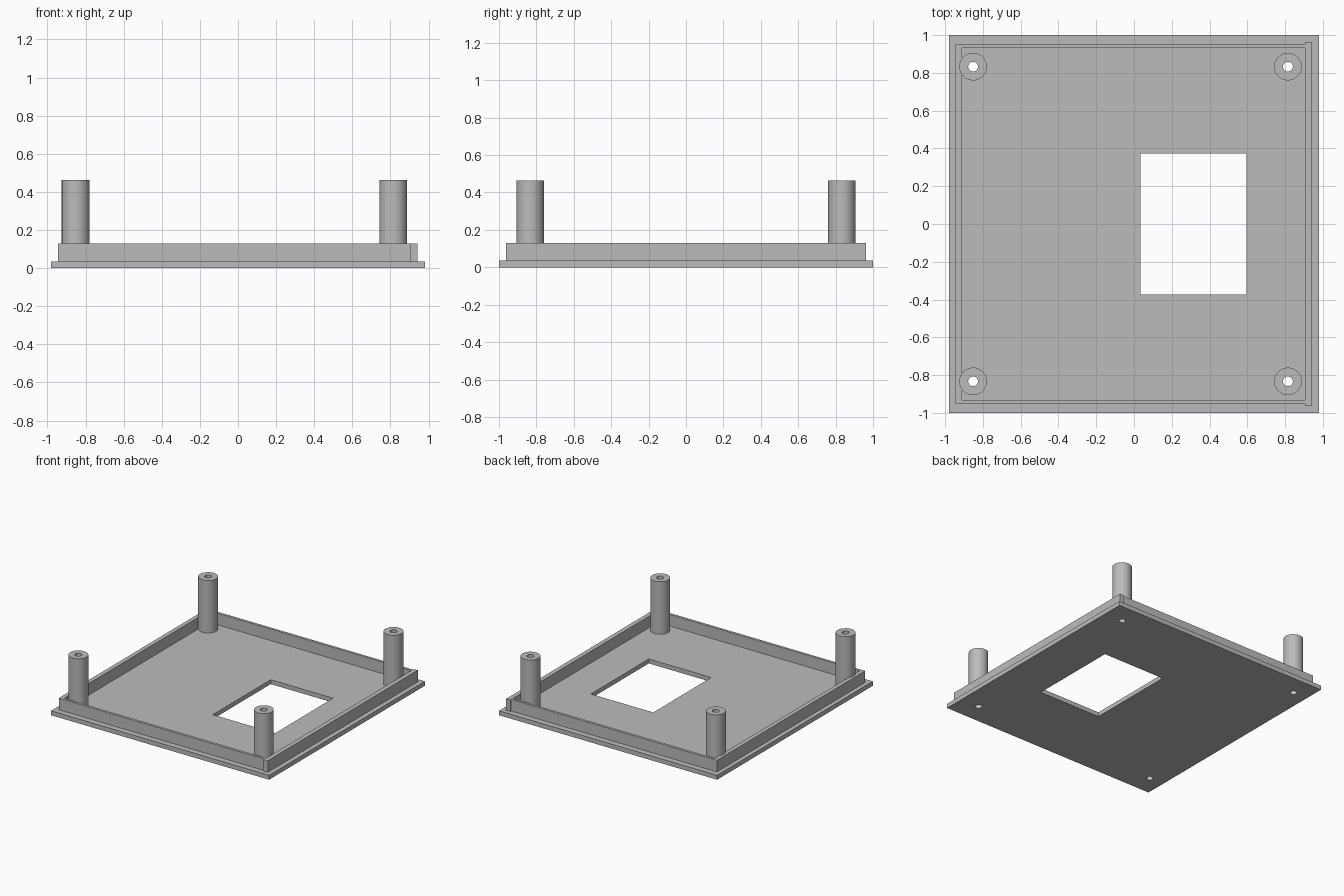
import bpy, bmesh
from math import cos, sin, tau

if "Cube" in bpy.data.objects:
    bpy.data.objects.remove(bpy.data.objects["Cube"], do_unlink=True)

GREY = bpy.data.materials.new("plain grey")
GREY.use_nodes = True
GREY.diffuse_color = (0.5, 0.5, 0.5, 1)
GREY.node_tree.nodes["Principled BSDF"].inputs["Base Color"].default_value = (0.5, 0.5, 0.5, 1)

PLATE_TOP, RIM_TOP, POST_TOP = 0.036, 0.13, 0.463
POST_R, HOLE_R, SIDES = 0.073, 0.026, 48
POSTS = [(x, y) for x in (-0.852, 0.815) for y in (-0.833, 0.833)]


def finish(name, bm):
    bmesh.ops.recalc_face_normals(bm, faces=bm.faces)
    mesh = bpy.data.meshes.new(name)
    bm.to_mesh(mesh)
    bm.free()
    mesh.materials.append(GREY)
    obj = bpy.data.objects.new(name, mesh)
    bpy.context.collection.objects.link(obj)
    return obj


def rect(x0, x1, y0, y1):
    return [(x0, y0), (x1, y0), (x1, y1), (x0, y1)]


def circle(cx, cy, r):
    return [(cx + r * cos(tau * i / SIDES), cy + r * sin(tau * i / SIDES)) for i in range(SIDES)]


def extrude(name, outline, z0, z1, holes=()):
    """Solid from a flat outline with holes through it."""
    bm = bmesh.new()
    edges = []
    for loop in (outline, *holes):
        verts = [bm.verts.new((x, y, z0)) for x, y in loop]
        edges += [bm.edges.new((a, b)) for a, b in zip(verts, verts[1:] + verts[:1])]
    bmesh.ops.triangle_fill(bm, edges=edges, use_beauty=True, normal=(0, 0, 1))
    grown = bmesh.ops.extrude_face_region(bm, geom=bm.faces[:], use_keep_orig=True)
    bmesh.ops.translate(bm, vec=(0, 0, z1 - z0),
                        verts=[v for v in grown["geom"] if isinstance(v, bmesh.types.BMVert)])
    return finish(name, bm)


# Base plate with display window and screw holes
window = rect(0.034, 0.595, -0.372, 0.372)
extrude("base_plate", rect(-0.98, 0.98, -1, 1), 0, PLATE_TOP,
        [window] + [circle(x, y, HOLE_R) for x, y in POSTS])

# Raised rim: a three-sided lip and a slightly longer wall on the left side
lip = [(0.905, -0.952), (0.905, -0.931), (-0.91, -0.931), (-0.91, 0.931),
       (0.905, 0.931), (0.905, 0.952), (-0.945, 0.952), (-0.945, -0.952)]
extrude("rim_lip", lip, PLATE_TOP, RIM_TOP)
extrude("left_rim_wall", rect(0.905, 0.942, -0.963, 0.963), PLATE_TOP, RIM_TOP)

# Hollow corner posts
for i, (x, y) in enumerate(POSTS):
    post = extrude(f"corner_post_{i + 1}", circle(x, y, POST_R), PLATE_TOP, POST_TOP,
                   [circle(x, y, HOLE_R)])
    bpy.ops.object.select_all(action="DESELECT")
    post.select_set(True)
    bpy.context.view_layer.objects.active = post
    bpy.ops.object.shade_smooth_by_angle()
